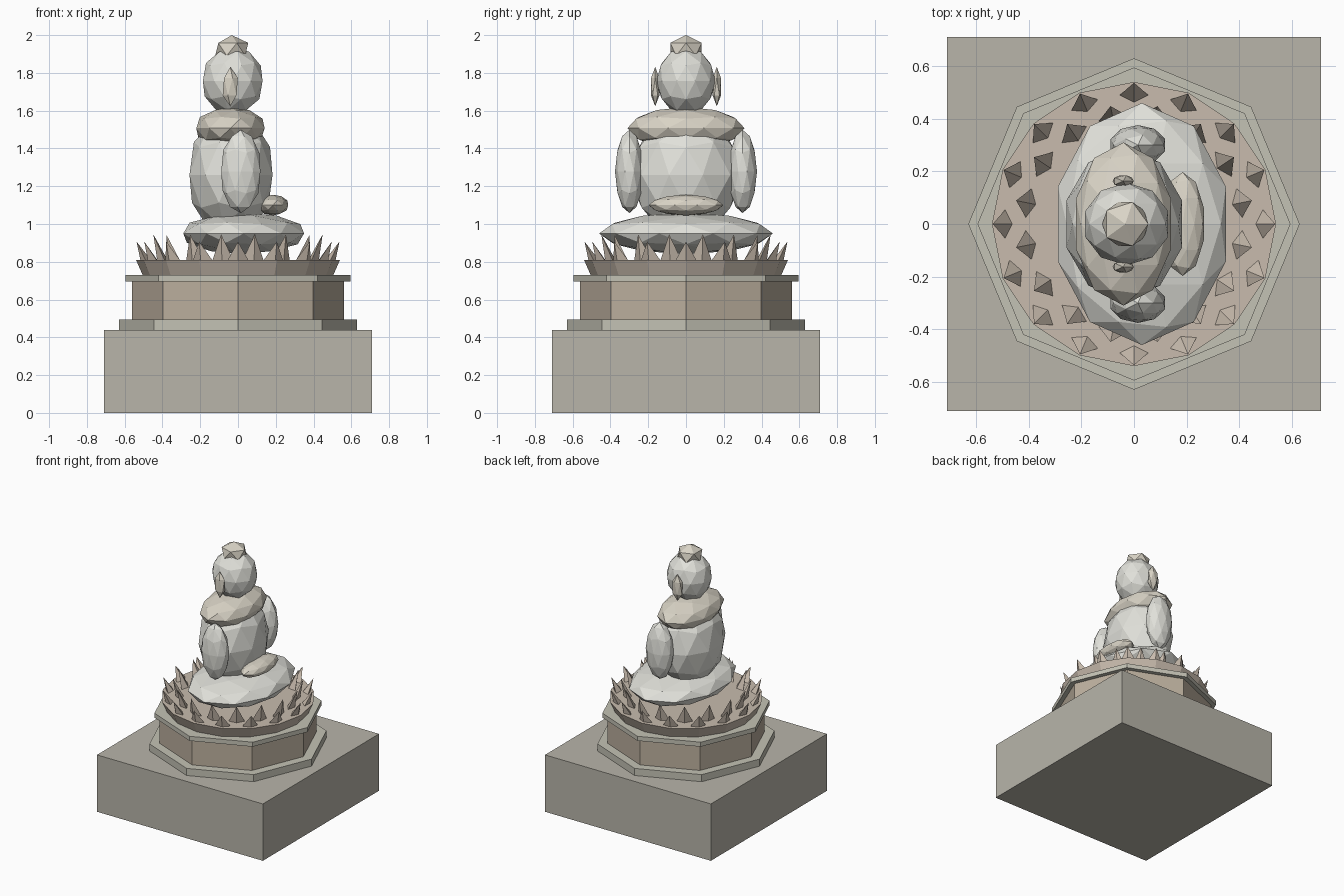
import bpy, math
from mathutils import Matrix

if "Cube" in bpy.data.objects:
    bpy.data.objects.remove(bpy.data.objects["Cube"])


def material(name, rgb):
    m = bpy.data.materials.new(name)
    m.diffuse_color = (*rgb, 1)
    m.use_nodes = True
    m.node_tree.nodes["Principled BSDF"].inputs["Base Color"].default_value = m.diffuse_color
    return m


STONE = material("stone", (0.48, 0.46, 0.40))
TRIM = material("trim", (0.55, 0.54, 0.46))
WARM = material("warm_stone", (0.50, 0.43, 0.34))
PETAL = material("petal_stone", (0.58, 0.50, 0.42))
PALE = material("pale_stone", (0.75, 0.75, 0.70))
ROBE = material("robe_stone", (0.69, 0.65, 0.56))


def finish(name, mat):
    ob = bpy.context.object
    ob.name = name
    ob.data.materials.append(mat)
    return ob


def tier(name, sides, r_low, r_high, z0, z1, mat):
    """Polygonal tier with a corner pointing along +x."""
    bpy.ops.mesh.primitive_cone_add(vertices=sides, radius1=r_low, radius2=r_high,
                                    depth=z1 - z0, location=(0, 0, (z0 + z1) / 2))
    return finish(name, mat)


def blob(name, loc, scale, mat, subdiv=2):
    """Faceted ellipsoid."""
    bpy.ops.mesh.primitive_ico_sphere_add(subdivisions=subdiv, radius=1, location=loc)
    ob = finish(name, mat)
    ob.data.transform(Matrix.Diagonal((*scale, 1)))
    return ob


def petal_ring(name, count, offset, r_base, r_tip, z_base, z_tip, half_w):
    """Ring of four-sided spikes leaning outward."""
    verts, faces = [], []
    for i in range(count):
        rot = Matrix.Rotation((i + offset) * math.tau / count, 3, 'Z')
        n = len(verts)
        for p in ((r_base - 0.03, 0, z_base), (r_base, -half_w, z_base),
                  (r_base + 0.03, 0, z_base), (r_base, half_w, z_base),
                  (r_tip, 0, z_tip)):
            verts.append((rot @ Matrix.Translation(p).to_translation())[:])
        faces.append((n + 3, n + 2, n + 1, n))
        faces += [(n + k, n + (k + 1) % 4, n + 4) for k in range(4)]
    mesh = bpy.data.meshes.new(name)
    mesh.from_pydata(verts, [], faces)
    mesh.materials.append(PETAL)
    bpy.context.collection.objects.link(bpy.data.objects.new(name, mesh))


# Square plinth
bpy.ops.mesh.primitive_cube_add(size=1, location=(0, 0, 0.22))
finish("plinth", STONE).scale = (1.42, 1.42, 0.44)

# Octagonal pedestal and lotus dish
tier("pedestal_foot", 8, 0.63, 0.63, 0.44, 0.495, TRIM)
tier("pedestal_body", 8, 0.56, 0.56, 0.495, 0.695, WARM)
tier("pedestal_cap", 8, 0.595, 0.595, 0.695, 0.73, TRIM)
tier("lotus_dish", 16, 0.505, 0.54, 0.73, 0.81, PETAL)

# Two rings of lotus petals
petal_ring("outer_petals", 16, 0, 0.485, 0.537, 0.80, 0.907, 0.06)
petal_ring("inner_petals", 16, 0.5, 0.405, 0.457, 0.80, 0.945, 0.06)

# Seated figure, facing +x
blob("crossed_legs", (0.03, 0, 0.95), (0.336, 0.46, 0.11), PALE)
blob("torso", (-0.037, 0, 1.26), (0.231, 0.29, 0.33), PALE)
blob("shoulders", (-0.04, 0, 1.507), (0.19, 0.31, 0.113), ROBE)
blob("hands", (0.185, 0, 1.10), (0.085, 0.197, 0.055), ROBE)
blob("head", (-0.028, 0, 1.757), (0.166, 0.157, 0.182), PALE)
blob("topknot", (-0.033, 0, 1.925), (0.098, 0.098, 0.075), ROBE, 1)
for side, s in (("left", 1), ("right", -1)):
    blob(side + "_arm", (0.015, 0.30 * s, 1.278), (0.109, 0.076, 0.22), PALE)
    blob(side + "_ear", (-0.041, 0.163 * s, 1.727), (0.045, 0.026, 0.104), ROBE, 1)
